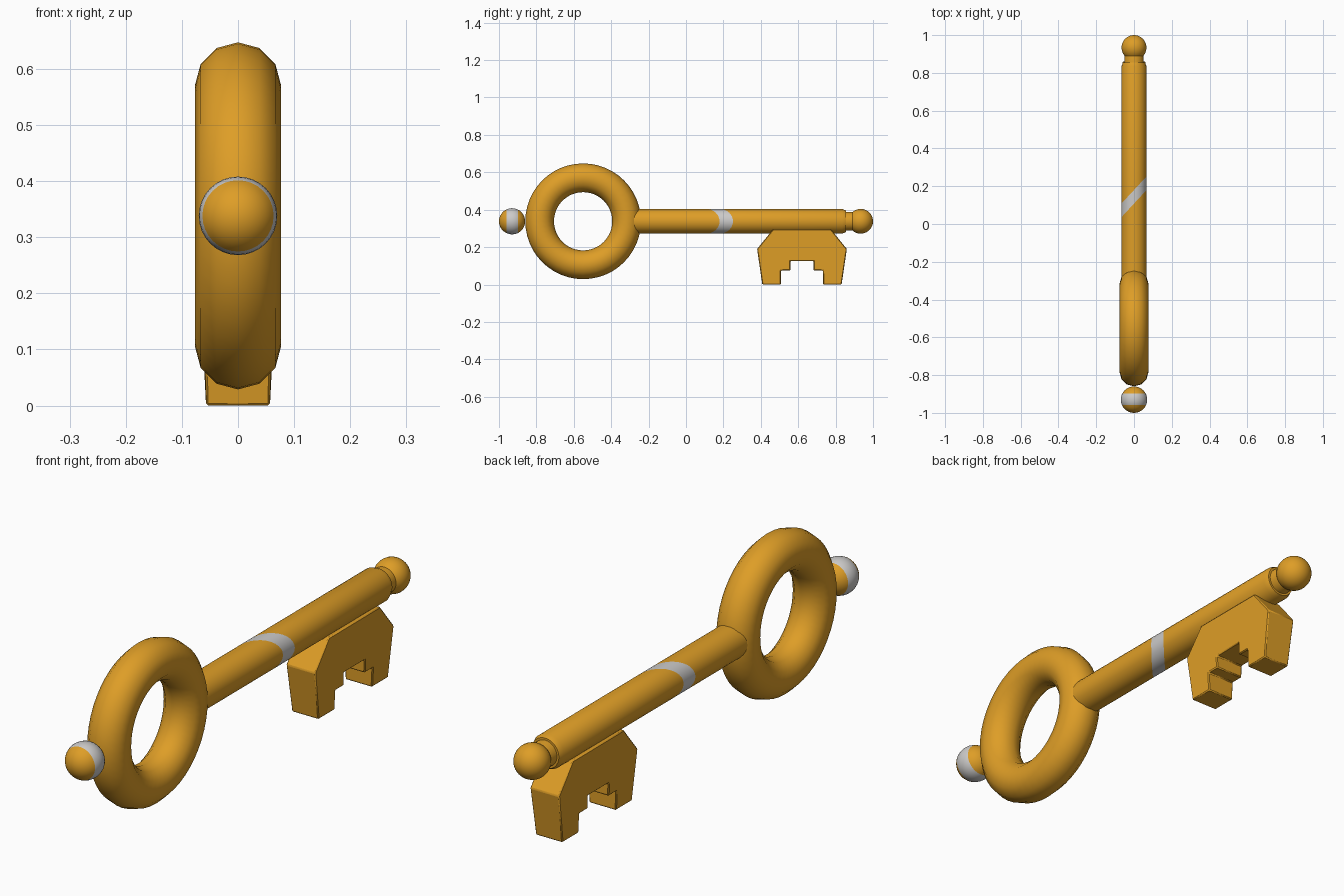
import bpy, bmesh, math
from mathutils import Vector

if "Cube" in bpy.data.objects:
    bpy.data.objects.remove(bpy.data.objects["Cube"])

ZC = 0.338  # height of the key's long axis


def material(name, rgb):
    m = bpy.data.materials.new(name)
    m.diffuse_color = (*rgb, 1)
    m.use_nodes = True
    m.node_tree.nodes["Principled BSDF"].inputs["Base Color"].default_value = m.diffuse_color
    return m


GOLD = material("gold", (0.73, 0.34, 0.02))
SILVER = material("pale_silver", (0.60, 0.59, 0.58))


def finish(name, bm, angle=35, mats=(GOLD, SILVER)):
    bmesh.ops.recalc_face_normals(bm, faces=bm.faces)
    me = bpy.data.meshes.new(name)
    bm.to_mesh(me)
    bm.free()
    ob = bpy.data.objects.new(name, me)
    bpy.context.collection.objects.link(ob)
    for m in mats:
        me.materials.append(m)
    bpy.ops.object.select_all(action='DESELECT')
    ob.select_set(True)
    bpy.context.view_layer.objects.active = ob
    bpy.ops.object.shade_smooth_by_angle(angle=math.radians(angle))
    return ob


def lathe(profile, segs=32):
    """Revolve (y, radius) points around the key's long axis."""
    bm = bmesh.new()
    vs = [bm.verts.new((r, y, ZC)) for y, r in profile]
    es = [bm.edges.new(p) for p in zip(vs, vs[1:])]
    bmesh.ops.spin(bm, geom=vs + es, cent=(0, 0, ZC), axis=(0, 1, 0),
                   angle=math.tau, steps=segs)
    bmesh.ops.remove_doubles(bm, verts=bm.verts, dist=1e-5)
    return bm


def paint_band(bm, lo, hi, slope=0.0):
    """Cut the mesh and make the slice lo < y - slope * x < hi silver."""
    for d in (lo, hi):
        bmesh.ops.bisect_plane(bm, geom=bm.verts[:] + bm.edges[:] + bm.faces[:],
                               plane_co=(0, d, ZC), plane_no=(-slope, 1, 0))
    for f in bm.faces:
        c = f.calc_center_median()
        f.material_index = int(lo < c.y - slope * c.x < hi)


def arc(cy, r, a0, a1, n):
    return [(cy - r * math.cos(math.radians(a0 + (a1 - a0) * i / n)),
             r * math.sin(math.radians(a0 + (a1 - a0) * i / n))) for i in range(n + 1)]


# ring handle, standing in the YZ plane
R, r, NU, NV = 0.2325, 0.0768, 48, 12
bm = bmesh.new()
tube = []
for i in range(NV):
    a = math.tau * i / NV
    tube.append(bm.verts.new((r * math.sin(a), -0.55, ZC + R + r * math.cos(a))))
loop = [bm.edges.new((tube[i], tube[(i + 1) % NV])) for i in range(NV)]
bmesh.ops.spin(bm, geom=tube + loop, cent=(0, -0.55, ZC), axis=(1, 0, 0),
               angle=math.tau, steps=NU)
bmesh.ops.remove_doubles(bm, verts=bm.verts, dist=1e-5)
finish("ring_handle", bm, 60)

# front ball with a silver band
bm = lathe(arc(-0.93, 0.07, 0, 180, 16))
paint_band(bm, -0.959, -0.897)
finish("front_ball", bm)

# shaft with a slanted silver stripe
bm = lathe([(-0.30, 0), (-0.30, 0.066), (0.835, 0.066), (0.855, 0.058),
            (0.855, 0)])
paint_band(bm, 0.108, 0.18, 1.08)
finish("shaft", bm)

# neck and end ball
bm = lathe([(0.83, 0), (0.83, 0.05), (0.885, 0.05)] + arc(0.934, 0.066, 48, 180, 14))
finish("end_ball", bm)

# bit with stepped notch
half = [(0.155, 0.295), (0.24, 0.19), (0.212, 0.0), (0.1125, 0.0),
        (0.1125, 0.075), (0.0625, 0.075), (0.0625, 0.125)]
outline = [(0.62 + y, z) for y, z in half] + [(0.62 - y, z) for y, z in reversed(half)]
bm = bmesh.new()
sides = []
for s in (-1, 1):
    sides.append([bm.verts.new((s * (0.057 + 0.005 * min(z / 0.1, 1)), y, z))
                  for y, z in outline])
    bm.faces.new(sides[-1])
for i in range(len(outline)):
    j = (i + 1) % len(outline)
    bm.faces.new((sides[0][i], sides[0][j], sides[1][j], sides[1][i]))
bit = finish("key_bit", bm, 30, (GOLD,))
bev = bit.modifiers.new("soft_edges", 'BEVEL')
bev.width = 0.004
bev.segments = 1
bev.limit_method = 'ANGLE'
bev.angle_limit = math.radians(35)
